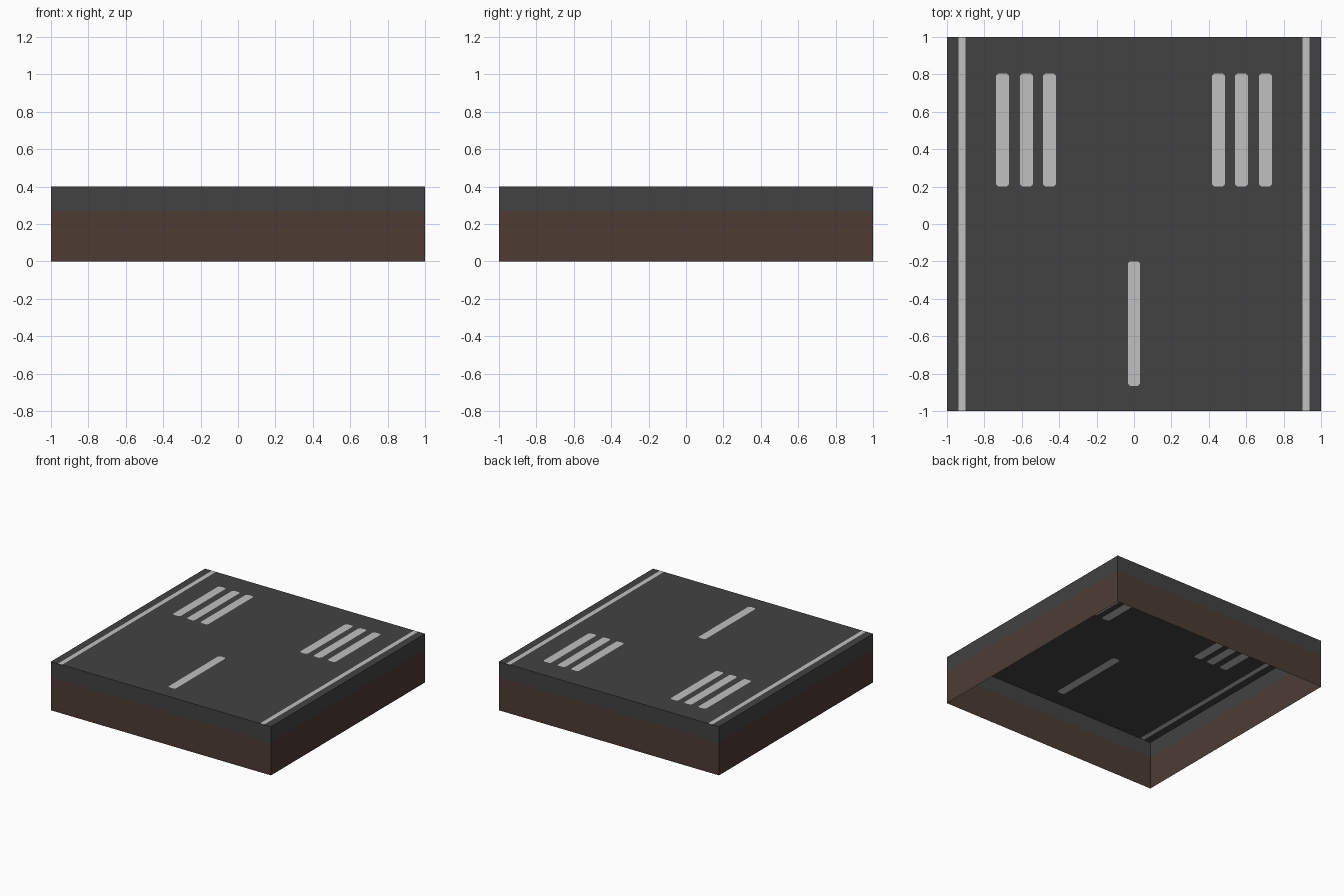
import bpy, bmesh

if "Cube" in bpy.data.objects:
    bpy.data.objects.remove(bpy.data.objects["Cube"])

def material(name, rgb):
    m = bpy.data.materials.new(name)
    lin = [(c / 255 / 12.92) if c < 10 else ((c / 255 + 0.055) / 1.055) ** 2.4 for c in rgb]
    m.diffuse_color = (*lin, 1)
    m.use_nodes = True
    m.node_tree.nodes["Principled BSDF"].inputs["Base Color"].default_value = m.diffuse_color
    return m

MATS = [material("asphalt", (66, 66, 66)),
        material("road_paint", (192, 192, 192)),
        material("earth", (77, 59, 52))]
ASPHALT, PAINT, EARTH = range(3)
TOP, SEAM = 0.4, 0.27          # road surface height, earth/asphalt boundary
LINE_IN, LINE_OUT = 0.90, 0.937  # edge line limits


def finish(bm, name):
    mesh = bpy.data.meshes.new(name)
    bm.to_mesh(mesh)
    bm.free()
    for m in MATS:
        mesh.materials.append(m)
    ob = bpy.data.objects.new(name, mesh)
    bpy.context.collection.objects.link(ob)


def loop_verts(bm, pts):
    return [bm.verts.new((x, y, TOP)) for x, y in pts]


def rect(x0, x1, y0, y1, c=0.0):
    """Counter-clockwise rectangle, with chamfered corners if c > 0."""
    if c == 0:
        return [(x0, y0), (x1, y0), (x1, y1), (x0, y1)]
    return [(x0 + c, y0), (x1 - c, y0), (x1, y0 + c), (x1, y1 - c),
            (x1 - c, y1), (x0 + c, y1), (x0, y1 - c), (x0, y0 + c)]


# Road surface: painted marks are cut into the single flat sheet
bm = bmesh.new()
marks = [rect(-0.033, 0.033, -0.865, -0.2, 0.012)]       # centre dash
for cx in (0.4525, 0.5755, 0.704):                       # crossing bars
    for s in (-1, 1):
        marks.append(rect(s * cx - 0.0345, s * cx + 0.0345, 0.2, 0.805, 0.012))
outer = loop_verts(bm, rect(-LINE_IN, LINE_IN, -1, 1))
loops = [outer] + [loop_verts(bm, m) for m in marks]
edges = [bm.edges.new((lp[i], lp[(i + 1) % len(lp)])) for lp in loops for i in range(len(lp))]
bmesh.ops.triangle_fill(bm, edges=edges, use_beauty=True, normal=(0, 0, 1))
for lp in loops[1:]:
    bm.faces.new(lp).material_index = PAINT
# Edge lines and shoulders
for s in (-1, 1):
    for a, b, mat in ((LINE_IN, LINE_OUT, PAINT), (LINE_OUT, 1, ASPHALT)):
        x0, x1 = sorted((s * a, s * b))
        bm.faces.new(loop_verts(bm, rect(x0, x1, -1, 1))).material_index = mat
bmesh.ops.remove_doubles(bm, verts=bm.verts, dist=1e-5)
bm.normal_update()
bmesh.ops.reverse_faces(bm, faces=[f for f in bm.faces if f.normal.z < 0])
finish(bm, "road_surface")

# Side walls, open underneath: an earth band with an asphalt band on top
for name, z0, z1, mat in (("earth_sides", 0, SEAM, EARTH), ("asphalt_sides", SEAM, TOP, ASPHALT)):
    bm = bmesh.new()
    lo, hi = [[bm.verts.new((x, y, z)) for x, y in rect(-1, 1, -1, 1)] for z in (z0, z1)]
    for i in range(4):
        j = (i + 1) % 4
        bm.faces.new((lo[i], lo[j], hi[j], hi[i])).material_index = mat
    finish(bm, name)
